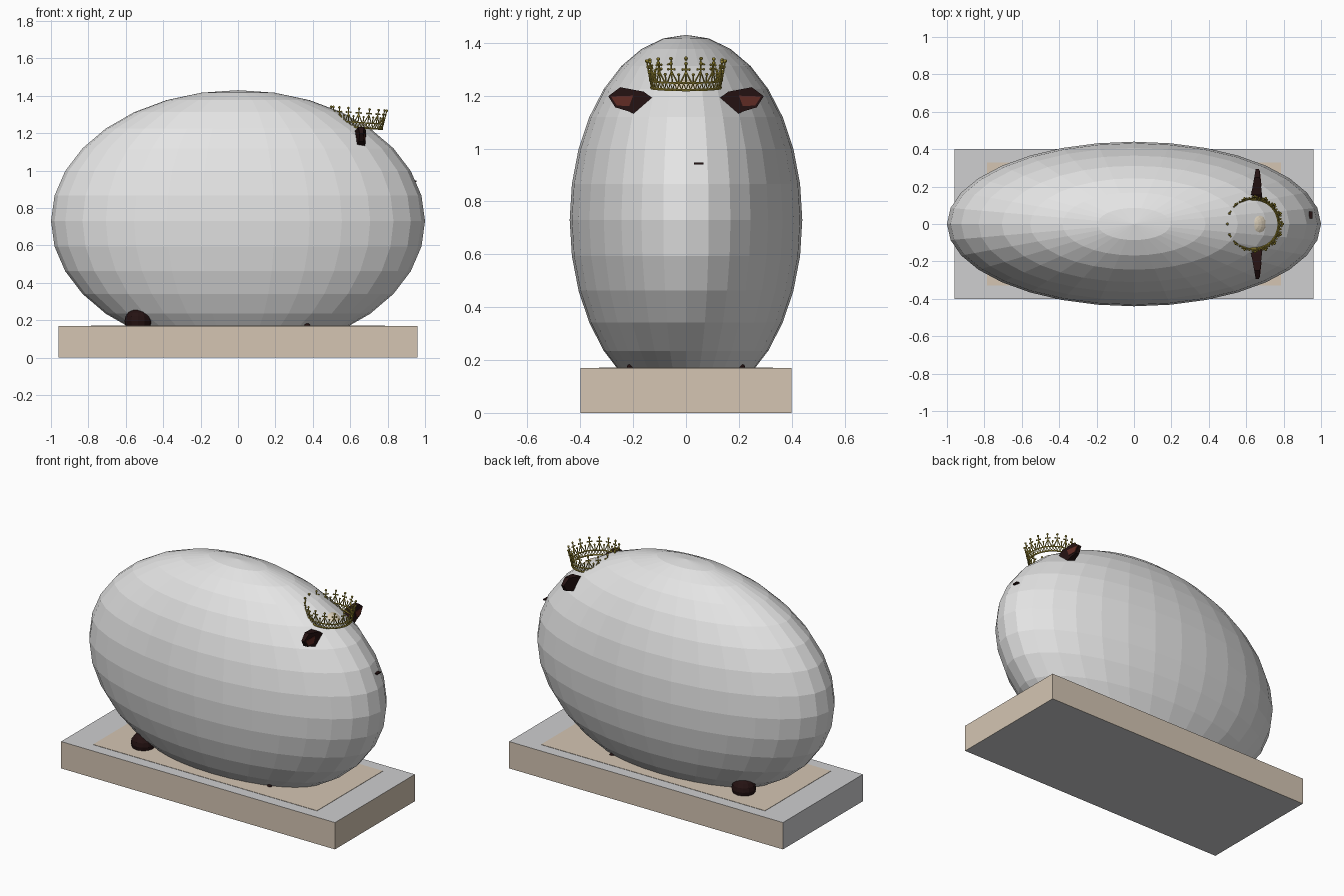
import bpy, bmesh, math
from mathutils import Vector, Matrix

if "Cube" in bpy.data.objects:
    bpy.data.objects.remove(bpy.data.objects["Cube"])


def material(name, rgb):
    m = bpy.data.materials.new(name)
    m.diffuse_color = (*rgb, 1)
    m.use_nodes = True
    m.node_tree.nodes["Principled BSDF"].inputs["Base Color"].default_value = m.diffuse_color
    return m


GREY = material("pale grey", (0.78, 0.78, 0.78))
FRAME = material("frame grey", (0.62, 0.62, 0.63))
TAN = material("tan", (0.66, 0.56, 0.45))
DARK = material("dark brown", (0.018, 0.006, 0.006))
RED = material("ear red", (0.12, 0.025, 0.018))
GOLD = material("gold", (0.42, 0.33, 0.045))
CREAM = material("cream", (0.75, 0.66, 0.52))


def finish(name, bm, *mats):
    bmesh.ops.recalc_face_normals(bm, faces=bm.faces)
    me = bpy.data.meshes.new(name)
    bm.to_mesh(me)
    bm.free()
    for m in mats:
        me.materials.append(m)
    ob = bpy.data.objects.new(name, me)
    bpy.context.collection.objects.link(ob)
    return ob


def place(loc, scale):
    return Matrix.Translation(loc) @ Matrix.Diagonal((*scale, 1))


def ball(name, loc, radii, mat, u=12, v=8):
    bm = bmesh.new()
    bmesh.ops.create_uvsphere(bm, u_segments=u, v_segments=v, radius=1,
                              matrix=place(loc, radii))
    return finish(name, bm, mat)


def box(name, loc, size, mat):
    bm = bmesh.new()
    bmesh.ops.create_cube(bm, size=1, matrix=place(loc, size))
    return finish(name, bm, mat)


# Base block: tan sides, grey left end, top and underside
base = box("base_block", (0, 0, 0.085), (1.92, 0.8, 0.17), TAN)
base.data.materials.append(FRAME)
for p in base.data.polygons:
    if abs(p.normal.z) > 0.5 or p.normal.x < -0.5:
        p.material_index = 1
box("base_top_panel", (0, 0, 0.17), (1.57, 0.66, 0.004), TAN)

# Large faceted body, cut off where it meets the base
bm = bmesh.new()
bmesh.ops.create_uvsphere(bm, u_segments=32, v_segments=16, radius=1,
                          matrix=place((0, 0, 0.73), (1.0, 0.44, 0.70)))
bmesh.ops.bisect_plane(bm, geom=bm.verts[:] + bm.edges[:] + bm.faces[:],
                       plane_co=(0, 0, 0.16), plane_no=(0, 0, 1), clear_inner=True)
finish("egg_body", bm, GREY)

# Top of the head just breaking the surface inside the crown
n = Vector((0.545, 0, 0.84))
ball("head_top", Vector((0.68, 0, 1.243)) - n * 0.096, (0.1, 0.1, 0.1), CREAM, 24, 16)

# Paws and nose that peek out
for s, side in ((1, "back"), (-1, "front")):
    ball("hind_paw_" + side, (-0.535, s * 0.185, 0.195), (0.072, 0.07, 0.066), DARK)
    ball("fore_paw_" + side, (0.37, s * 0.212, 0.172), (0.015, 0.012, 0.012), DARK)
box("nose_edge", (0.945, 0.048, 0.943), (0.02, 0.035, 0.007), DARK)

# Ears: tapered wedges with a red inner plate facing forward
outline = [(0.294, 1.198), (0.249, 1.232), (0.16, 1.215), (0.12, 1.185),
           (0.17, 1.12), (0.219, 1.141), (0.268, 1.156)]
inner = [(0.284, 1.197), (0.2, 1.200), (0.215, 1.160), (0.262, 1.163)]


def ear_x(y, side):
    t = max(0, (y - 0.15) / 0.145)
    return 0.655 + 0.005 * t + side * (0.03 - 0.021 * t)


for s, side in ((1, "back"), (-1, "front")):
    bm = bmesh.new()
    front = [bm.verts.new((ear_x(y, 1), s * y, z)) for y, z in outline]
    back = [bm.verts.new((ear_x(y, -1), s * y, z)) for y, z in outline]
    bm.faces.new(front)
    bm.faces.new(back[::-1])
    for i in range(len(outline)):
        j = (i + 1) % len(outline)
        bm.faces.new((front[i], front[j], back[j], back[i]))
    finish("ear_" + side, bm, DARK)
    bm = bmesh.new()
    a = [bm.verts.new((ear_x(y, 1) + 0.003, s * y, z)) for y, z in inner]
    b = [bm.verts.new((ear_x(y, 1) - 0.003, s * y, z)) for y, z in inner]
    bm.faces.new(a)
    bm.faces.new(b[::-1])
    for i in range(4):
        j = (i + 1) % 4
        bm.faces.new((a[i], a[j], b[j], b[i]))
    finish("inner_ear_" + side, bm, RED)

# Crown: rings, zigzag lattice and beaded points
TIPS = 16
bm = bmesh.new()


def spot(i, h):
    a = 2 * math.pi * i / TIPS
    r = 0.131 + 0.17 * h
    return Vector((r * math.cos(a), r * math.sin(a), h))


def strut(p, q, r=0.003):
    d = q - p
    m = Matrix.Translation((p + q) / 2) @ d.to_track_quat('Z', 'Y').to_matrix().to_4x4()
    bmesh.ops.create_cone(bm, cap_ends=True, segments=5, radius1=r, radius2=r,
                          depth=d.length, matrix=m)


def bead(p, r):
    bmesh.ops.create_uvsphere(bm, u_segments=8, v_segments=6, radius=r,
                              matrix=Matrix.Translation(p))


for k in range(TIPS * 3):
    for h, r in ((0.003, 0.005), (0.03, 0.004)):
        strut(spot(k / 3, h), spot((k + 1) / 3, h), r)
    strut(spot(k / 3, 0.003), spot((k + 0.5) / 3, 0.03), 0.002)
    strut(spot((k + 0.5) / 3, 0.03), spot((k + 1) / 3, 0.003), 0.002)
for i in range(TIPS):
    # tall point with side arms and a bead on top
    strut(spot(i - 0.4, 0.03), spot(i, 0.075))
    strut(spot(i + 0.4, 0.03), spot(i, 0.075))
    strut(spot(i, 0.03), spot(i, 0.1))
    strut(spot(i - 0.22, 0.082), spot(i + 0.22, 0.082), 0.0035)
    bead(spot(i, 0.104), 0.007)
    bead(spot(i - 0.22, 0.082), 0.005)
    bead(spot(i + 0.22, 0.082), 0.005)
    # short point between
    strut(spot(i + 0.5, 0.03), spot(i + 0.5, 0.06))
    bead(spot(i + 0.5, 0.062), 0.006)
crown = finish("crown", bm, GOLD)
crown.data.transform(Matrix.Translation((0.64, 0, 1.227)) @ Matrix.Rotation(math.radians(4), 4, 'Y'))
